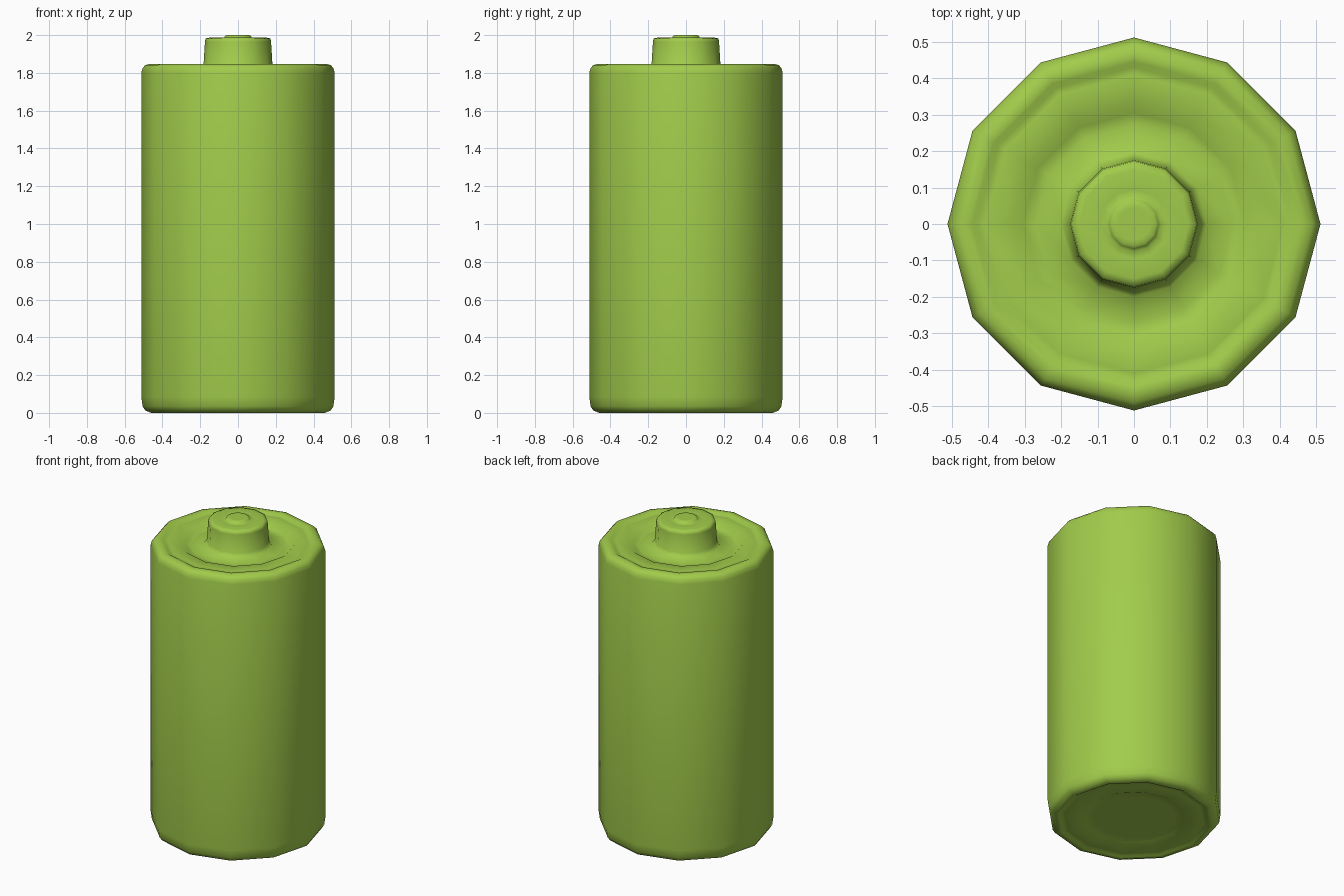
import bpy, bmesh, math

if "Cube" in bpy.data.objects:
    bpy.data.objects.remove(bpy.data.objects["Cube"])

SIDES = 12


def lathe(name, profile, mat):
    """Revolve an (r, z) profile around z; the ends are closed with flat caps."""
    bm = bmesh.new()
    rings = []
    for r, z in profile:
        rings.append([bm.verts.new((r * math.cos(2 * math.pi * i / SIDES),
                                    r * math.sin(2 * math.pi * i / SIDES), z))
                      for i in range(SIDES)])
    for a, b in zip(rings, rings[1:]):
        for i in range(SIDES):
            j = (i + 1) % SIDES
            bm.faces.new((a[i], a[j], b[j], b[i]))
    bm.faces.new(rings[0][::-1])
    bm.faces.new(rings[-1])
    bmesh.ops.recalc_face_normals(bm, faces=bm.faces)
    for f in bm.faces:
        f.smooth = True
    me = bpy.data.meshes.new(name)
    bm.to_mesh(me)
    bm.free()
    me.materials.append(mat)
    ob = bpy.data.objects.new(name, me)
    bpy.context.collection.objects.link(ob)
    return ob


green = bpy.data.materials.new("green")
green.diffuse_color = (0.36, 0.60, 0.07, 1)
green.use_nodes = True
green.node_tree.nodes["Principled BSDF"].inputs["Base Color"].default_value = green.diffuse_color

# Bottom: shallow stepped recess inside a rounded rim
bottom = [(0.24, 0.02), (0.29, 0.02), (0.32, 0.008), (0.41, 0.008), (0.43, 0.012),
          (0.445, 0.002), (0.46, 0.0), (0.49, 0.012), (0.505, 0.035), (0.512, 0.085)]
# Wall and rounded top rim, stepped recess
top = [(0.512, 1.80), (0.505, 1.826), (0.49, 1.842), (0.465, 1.848), (0.445, 1.846),
       (0.43, 1.836), (0.41, 1.838), (0.335, 1.838), (0.305, 1.815), (0.27, 1.815),
       (0.20, 1.825)]
# Contact nub with a small raised button
nub = [(0.182, 1.85), (0.175, 1.965), (0.172, 1.982), (0.15, 1.987), (0.095, 1.987),
       (0.075, 1.985), (0.068, 1.995), (0.06, 2.0), (0.045, 2.0)]

lathe("battery", bottom + top + nub, green)
